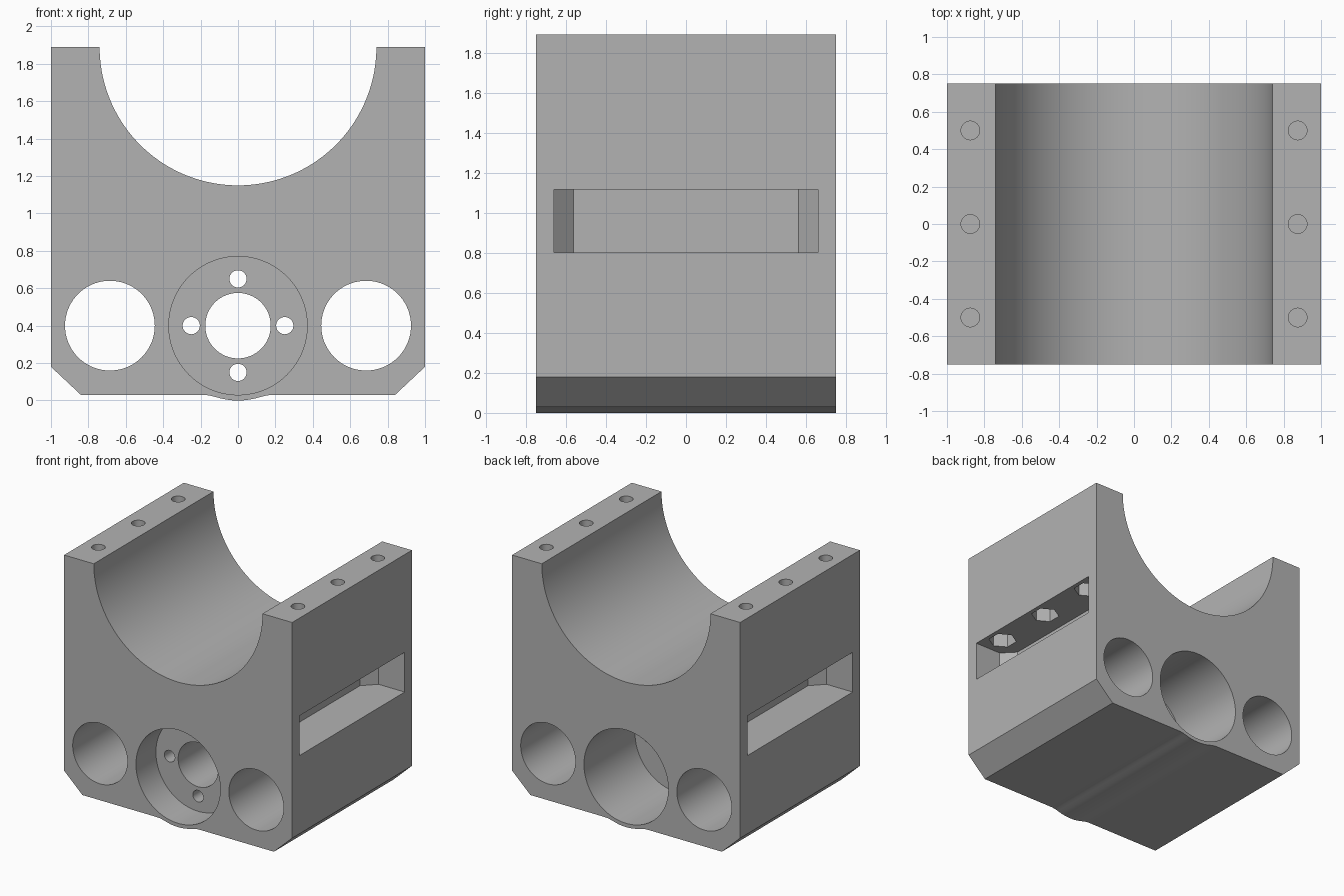
import bpy
import bmesh
from math import cos, sin, pi, radians

if "Cube" in bpy.data.objects:
    bpy.data.objects.remove(bpy.data.objects["Cube"])

grey = bpy.data.materials.new("machined grey")
grey.use_nodes = True
colour = (0.45, 0.45, 0.45, 1)
grey.diffuse_color = colour
grey.node_tree.nodes["Principled BSDF"].inputs["Base Color"].default_value = colour

HALF = 0.75      # half depth of the block
TOP = 1.89
AXIS = 0.40      # height of the bores


def prism(name, outline, low, high, axis):
    """Extrude a 2D outline along y (outline is x, z) or z (outline is x, y)."""
    def place(a, b, t):
        return (a, t, b) if axis == "y" else (a, b, t)
    bm = bmesh.new()
    near = [bm.verts.new(place(a, b, low)) for a, b in outline]
    far = [bm.verts.new(place(a, b, high)) for a, b in outline]
    bm.faces.new(near)
    bm.faces.new(far)
    for i in range(len(near)):
        j = (i + 1) % len(near)
        bm.faces.new((near[i], near[j], far[j], far[i]))
    bmesh.ops.recalc_face_normals(bm, faces=bm.faces)
    mesh = bpy.data.meshes.new(name)
    bm.to_mesh(mesh)
    bm.free()
    mesh.materials.append(grey)
    obj = bpy.data.objects.new(name, mesh)
    bpy.context.collection.objects.link(obj)
    return obj


def ring(cx, cy, radius, sides, turn=0.0):
    return [(cx + radius * cos(turn + 2 * pi * i / sides),
             cy + radius * sin(turn + 2 * pi * i / sides)) for i in range(sides)]


# Block profile: saddle, chamfered lower corners and the swelling under the bore
half = [(0.03, 0.001), (0.06, 0.0045), (0.09, 0.0105), (0.12, 0.0185),
        (0.145, 0.025), (0.17, 0.029), (0.2, 0.03), (0.84, 0.03), (1, 0.18), (1, TOP)]
saddle = [(0.74 * cos(pi * i / 72), TOP - 0.74 * sin(pi * i / 72)) for i in range(73)]
outline = [(0, 0)] + half + saddle + [(-x, z) for x, z in reversed(half)]
block = prism("carriage_block", outline, -HALF, HALF, "y")

cutters = []


def cut(name, outline, low, high, axis):
    obj = prism(name, outline, low, high, axis)
    obj.hide_render = True
    cutters.append(obj)


# Central bore: front and back recesses leaving a web with a drilled flange
cut("front_recess", ring(0, AXIS, 0.37, 96), -1, -0.5, "y")
cut("back_recess", ring(0, AXIS, 0.37, 96), 0.11, 1, "y")
cut("web_bore", ring(0, AXIS, 0.175, 64), -0.9, 0.9, "y")
for x, z in ring(0, AXIS, 0.25, 4):
    cut("flange_hole", ring(x, z, 0.046, 32), -0.9, 0.9, "y")

for side in (-1, 1):
    # Guide rod bore
    cut("rod_bore", ring(side * 0.685, AXIS, 0.24, 72), -1, 1, "y")
    # Side slot with angled inner corners
    slot = [(1.2, -0.66), (1.2, 0.66), (0.77, 0.66),
            (0.675, 0.563), (0.675, -0.563), (0.77, -0.66)]
    cut("side_slot", [(side * x, y) for x, y in slot], 0.8, 1.115, "z")
    # Clamp bolt holes with hexagonal nut pockets in the slot roof
    for y in (-0.5, 0, 0.5):
        cut("nut_pocket", ring(side * 0.875, y, 0.105, 6, pi / 2), 1.0, 1.26, "z")
        cut("bolt_hole", ring(side * 0.875, y, 0.05, 32), 1.05, 2, "z")

# Apply the cuts one by one, then discard the cutters
bpy.ops.object.select_all(action="DESELECT")
block.select_set(True)
bpy.context.view_layer.objects.active = block
for cutter in cutters:
    mod = block.modifiers.new("cut", "BOOLEAN")
    mod.operation = "DIFFERENCE"
    mod.solver = "EXACT"
    mod.object = cutter
    bpy.ops.object.modifier_apply(modifier=mod.name)
for cutter in cutters:
    bpy.data.objects.remove(cutter)

bpy.ops.object.shade_smooth_by_angle(angle=radians(25))
